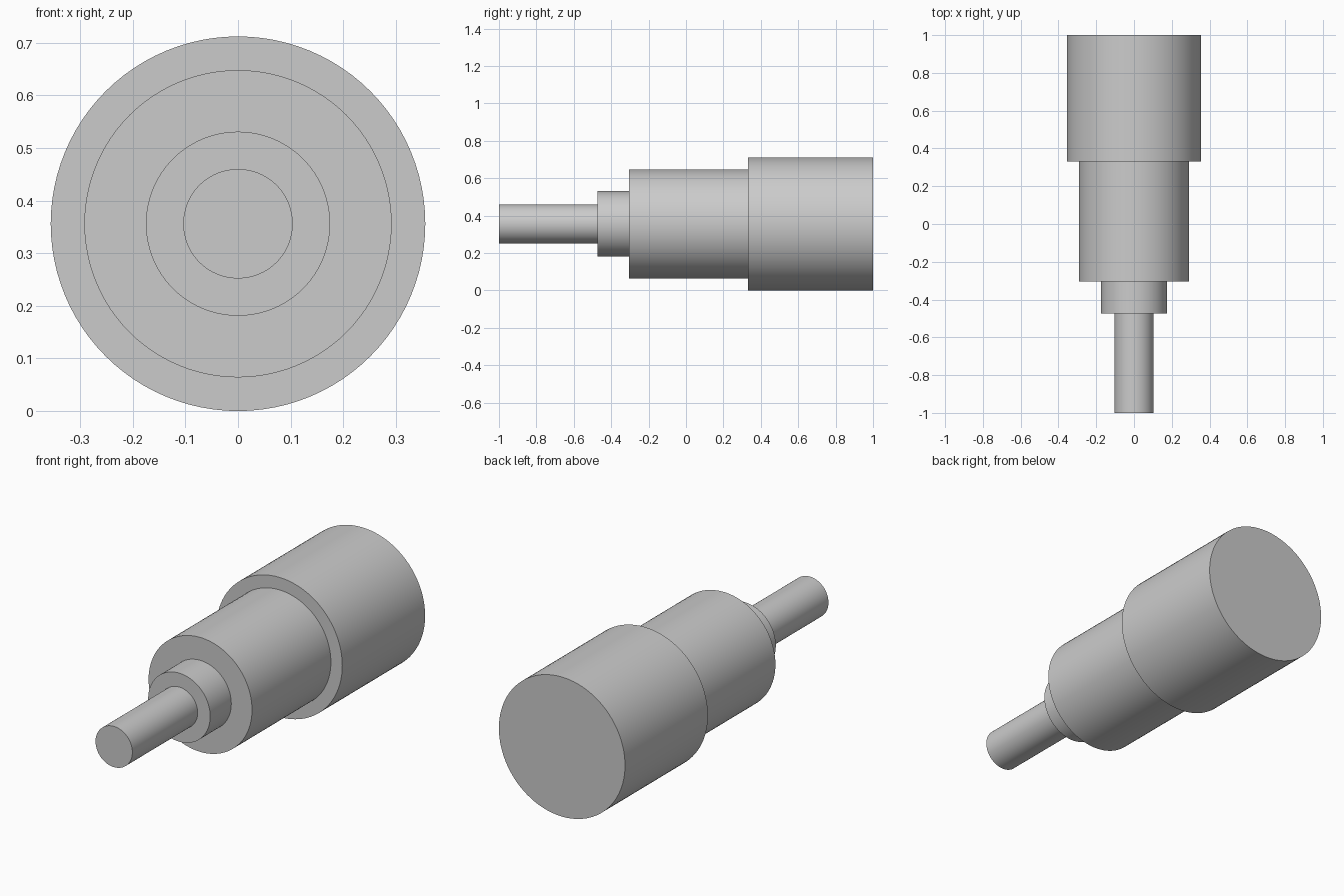
import bpy
import bmesh
import math
from mathutils import Matrix

cube = bpy.data.objects.get("Cube")
if cube:
    bpy.data.objects.remove(cube, do_unlink=True)

SEGMENTS = 96
AXIS_HEIGHT = 0.356

# Plain grey material
grey = bpy.data.materials.new("plain_grey")
grey.use_nodes = True
colour = (0.6, 0.6, 0.6, 1)
grey.diffuse_color = colour
grey.node_tree.nodes["Principled BSDF"].inputs["Base Color"].default_value = colour

# Stepped profile as (radius, y), from the thin tip to the wide rear
profile = [
    (0.104, -1.0), (0.104, -0.474),     # tip
    (0.175, -0.474), (0.175, -0.304),   # collar
    (0.292, -0.304), (0.292, 0.332),    # middle body
    (0.356, 0.332), (0.356, 1.0),       # rear body
]

# Stepped shaft: one closed, turned solid with flat ends and shoulders
bm = bmesh.new()
rings = []
for radius, y in profile:
    ring = []
    for i in range(SEGMENTS):
        a = math.tau * i / SEGMENTS
        ring.append(bm.verts.new((radius * math.cos(a), y, radius * math.sin(a))))
    rings.append(ring)
for front, back in zip(rings, rings[1:]):
    for i in range(SEGMENTS):
        j = (i + 1) % SEGMENTS
        bm.faces.new((front[i], front[j], back[j], back[i]))
bm.faces.new(rings[0])
bm.faces.new(rings[-1])
bmesh.ops.recalc_face_normals(bm, faces=bm.faces)
bmesh.ops.transform(bm, matrix=Matrix.Translation((0, 0, AXIS_HEIGHT)), verts=bm.verts)

mesh = bpy.data.meshes.new("stepped_shaft")
bm.to_mesh(mesh)
bm.free()
mesh.materials.append(grey)
shaft = bpy.data.objects.new("stepped_shaft", mesh)
bpy.context.collection.objects.link(shaft)

# Smooth round walls, crisp steps
bpy.ops.object.select_all(action="DESELECT")
shaft.select_set(True)
bpy.context.view_layer.objects.active = shaft
bpy.ops.object.shade_smooth_by_angle(angle=math.radians(30))
